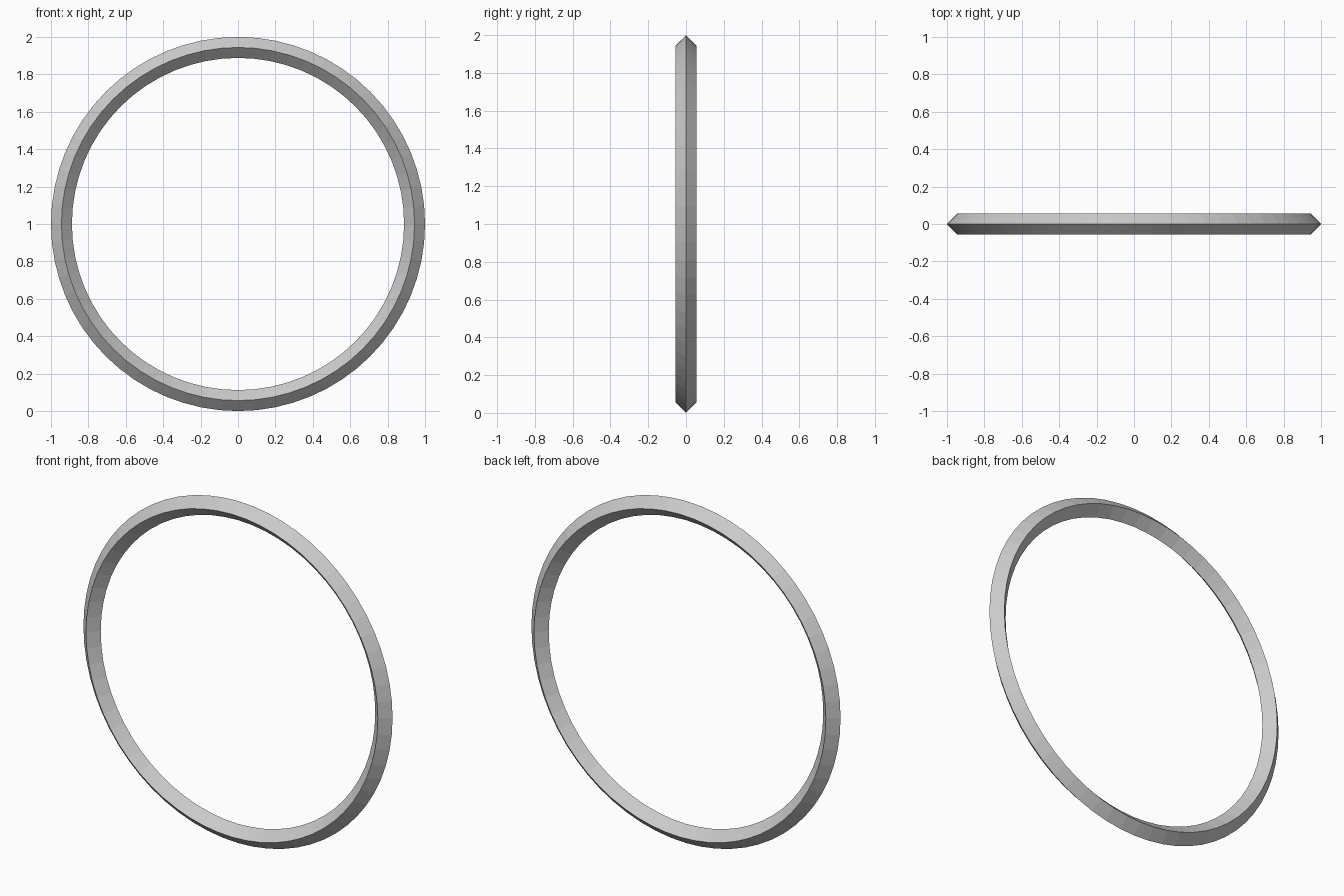
import bpy
from math import pi

if "Cube" in bpy.data.objects:
    bpy.data.objects.remove(bpy.data.objects["Cube"])

# Ring with a diamond-shaped cross-section, standing upright
MINOR = 0.056
bpy.ops.mesh.primitive_torus_add(
    major_segments=64, minor_segments=4,
    major_radius=1 - MINOR, minor_radius=MINOR,
    location=(0, 0, 1), rotation=(pi / 2, 0, 0))
ring = bpy.context.object
ring.name = "ring"
bpy.ops.object.transform_apply(location=True, rotation=True, scale=True)
bpy.ops.object.shade_flat()
